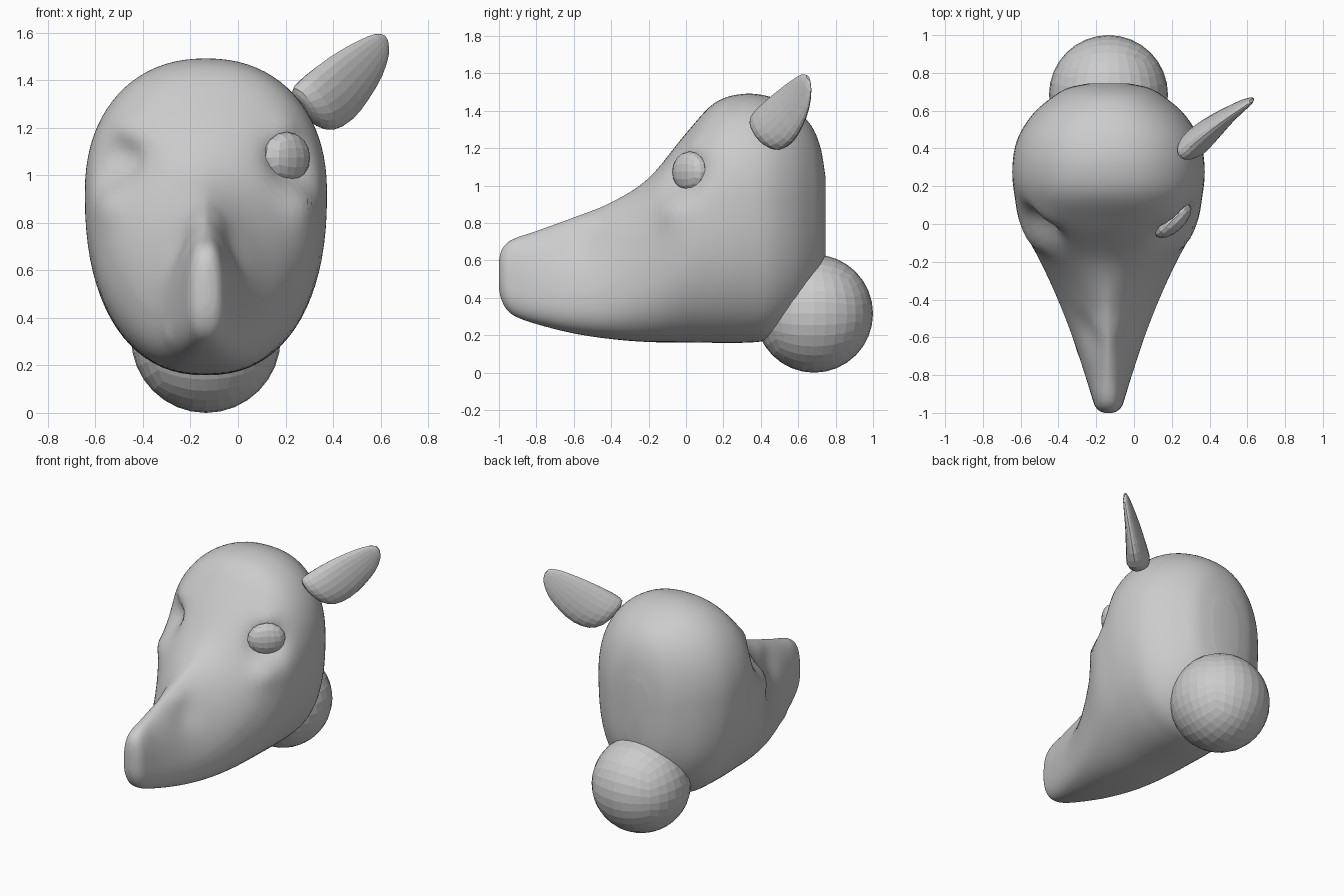
import bpy, bmesh, math
from mathutils import Vector

if "Cube" in bpy.data.objects:
    bpy.data.objects.remove(bpy.data.objects["Cube"])

CX = -0.135  # centre plane of the head

clay = bpy.data.materials.new("clay grey")
clay.use_nodes = True
clay.diffuse_color = (0.6, 0.6, 0.6, 1)
clay.node_tree.nodes["Principled BSDF"].inputs["Base Color"].default_value = (0.6, 0.6, 0.6, 1)


def catmull(rows, steps):
    """Smoothly resample rows of numbers."""
    out = []
    last = len(rows) - 1
    for i in range(last):
        a, b, c, d = (rows[max(0, min(last, i + k))] for k in (-1, 0, 1, 2))
        for s in range(steps):
            t = s / steps
            out.append([q + 0.5 * t * (r - p + t * (2*p - 5*q + 4*r - w + t * (3*(q - r) + w - p)))
                        for p, q, r, w in zip(a, b, c, d)])
    return out + [list(rows[-1])]


def make_object(name, bm, smooth):
    """Turn a bmesh into a clay object."""
    bmesh.ops.recalc_face_normals(bm, faces=bm.faces)
    for f in bm.faces:
        f.smooth = smooth
    mesh = bpy.data.meshes.new(name)
    bm.to_mesh(mesh)
    bm.free()
    mesh.materials.append(clay)
    ob = bpy.data.objects.new(name, mesh)
    bpy.context.collection.objects.link(ob)
    return ob


def loft(name, rings, smooth):
    """Skin a list of closed rings and cap both ends."""
    bm = bmesh.new()
    rows = [[bm.verts.new(p) for p in ring] for ring in rings]
    n = len(rows[0])
    for a, b in zip(rows, rows[1:]):
        for i in range(n):
            j = (i + 1) % n
            bm.faces.new((a[i], a[j], b[j], b[i]))
    for end in (rows[0], rows[-1]):
        middle = bm.verts.new(sum((v.co for v in end), Vector()) / n)
        for i in range(n):
            bm.faces.new((end[i], end[(i + 1) % n], middle))
    make_object(name, bm, smooth)


def ball(name, centre, radii, cuts, turn=0):
    """Faceted ball made from a rounded, subdivided cube."""
    bm = bmesh.new()
    bmesh.ops.create_cube(bm, size=2)
    bmesh.ops.subdivide_edges(bm, edges=bm.edges[:], cuts=cuts, use_grid_fill=True)
    for v in bm.verts:
        v.co = Vector([math.tan(c * math.pi / 4) for c in v.co]).normalized()
    ob = make_object(name, bm, False)
    ob.location, ob.scale = centre, radii
    ob.rotation_euler.z = math.radians(turn)


def power(value, exponent):
    return math.copysign(abs(value) ** exponent, value)


# Head stations: y, top, bottom, half width, height of widest point, upper and lower squareness
stations = [
    (-1.0, 0.60, 0.45, 0.02, 0.53, 2.2, 2.2),
    (-0.988, 0.65, 0.395, 0.05, 0.51, 2.4, 2.4),
    (-0.96, 0.69, 0.34, 0.073, 0.48, 2.5, 2.4),
    (-0.91, 0.72, 0.30, 0.09, 0.45, 2.4, 2.4),
    (-0.8, 0.757, 0.26, 0.124, 0.42, 1.9, 2.6),
    (-0.6, 0.83, 0.21, 0.19, 0.40, 1.55, 2.7),
    (-0.4, 0.91, 0.18, 0.268, 0.45, 1.6, 2.7),
    (-0.2, 1.04, 0.164, 0.36, 0.58, 1.9, 2.5),
    (0.0, 1.28, 0.162, 0.465, 0.78, 2.2, 2.3),
    (0.15, 1.44, 0.16, 0.498, 0.88, 2.25, 2.3),
    (0.3, 1.49, 0.16, 0.509, 0.93, 2.2, 2.3),
    (0.45, 1.475, 0.18, 0.482, 0.93, 2.2, 2.4),
    (0.58, 1.41, 0.28, 0.402, 0.92, 2.2, 2.6),
    (0.67, 1.32, 0.40, 0.30, 0.9, 2.2, 2.8),
    (0.72, 1.20, 0.51, 0.215, 0.88, 2.2, 2.8),
    (0.745, 1.05, 0.62, 0.10, 0.86, 2.2, 2.8),
]

# Soft sculpted strokes: centre (x from the middle), radius, push
strokes = []
for side in (-1, 1):
    strokes += [
        (Vector((side * 0.37, -0.01, 1.05)), 0.12, Vector((-side * 0.07, 0.055, 0))),     # eye socket
        (Vector((side * 0.36, 0.0, 1.21)), 0.08, Vector((side * 0.02, -0.02, 0))),        # brow
        (Vector((side * 0.40, -0.08, 0.89)), 0.09, Vector((side * 0.02, -0.02, 0))),      # cheekbone
        (Vector((side * 0.12, -0.55, 0.70)), 0.10, Vector((-side * 0.016, 0, -0.006))),   # snout hollow
        (Vector((side * 0.06, -0.55, 0.84)), 0.07, Vector((side * 0.012, 0, 0))),         # snout ridge
    ]
strokes.append((Vector((-0.16, -0.66, 0.32)), 0.05, Vector((0, -0.02, 0))))               # lip bump

rings = []
for y, top, low, half, mid, up_n, low_n in catmull(stations, 6):
    ring = []
    for i in range(80):
        c, s = math.cos(math.tau * i / 80), math.sin(math.tau * i / 80)
        n = up_n if s > 0 else low_n
        reach = top - mid if s > 0 else mid - low
        p = Vector((half * power(c, 2 / n), y, mid + reach * power(s, 2 / n)))
        shift = Vector()
        for centre, radius, push in strokes:
            shift += push * math.exp(-((p - centre).length / radius) ** 2)
        ring.append(p + shift + Vector((CX, 0, 0)))
    rings.append(ring)
loft("head", rings, True)

# Neck ball and the single eye, a flattened ball facing forward and outward
ball("neck_ball", (CX, 0.685, 0.316), (0.315, 0.315, 0.316), 7)
ball("left_eye", (0.205, 0.02, 1.075), (0.122, 0.062, 0.108), 3, 43)

# Left ear: centre x, y, z, half breadth, half thickness
ear_path = [
    (0.275, 0.39, 1.285, 0.05, 0.025),
    (0.29, 0.405, 1.285, 0.105, 0.058),
    (0.335, 0.44, 1.297, 0.138, 0.074),
    (0.405, 0.50, 1.345, 0.148, 0.063),
    (0.48, 0.56, 1.415, 0.132, 0.046),
    (0.555, 0.612, 1.49, 0.10, 0.03),
    (0.605, 0.642, 1.55, 0.058, 0.018),
    (0.622, 0.653, 1.577, 0.018, 0.008),
]
broad = Vector((0.46, 0.40, -0.72)).normalized()
thin = Vector((0.57, -0.82, 0)).normalized()
loft("left_ear", [[Vector((x, y, z)) + broad * b * math.cos(math.tau * i / 20)
                   + thin * t * math.sin(math.tau * i / 20) for i in range(20)]
                  for x, y, z, b, t in catmull(ear_path, 2)], False)
